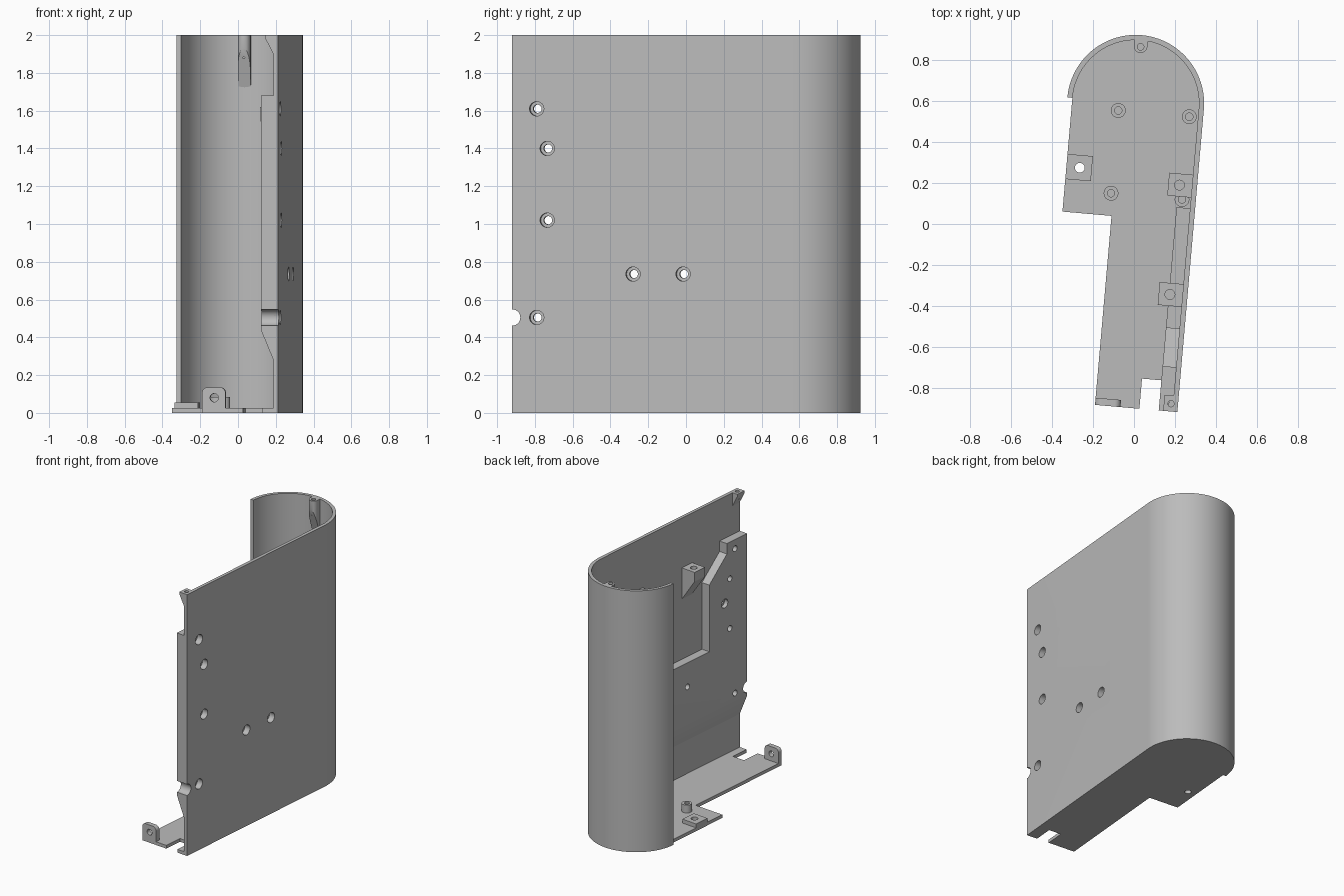
import bpy, bmesh
from math import sin, cos, pi, radians
from mathutils import Matrix, Vector

cube = bpy.data.objects.get("Cube")
if cube:
    bpy.data.objects.remove(cube, do_unlink=True)

TILT = radians(-5)            # the whole part is turned slightly about z
FRONT, BEND = -0.898, 0.5885  # front end and start of the rounded back
CX, R, T = -0.0435, 0.335, 0.025
OUT, INN, PAD = CX + R, CX + R - T, 0.20   # wall outside, wall inside, thick panel face

grey = bpy.data.materials.new("plain_grey")
grey.use_nodes = True
grey.diffuse_color = (0.5, 0.5, 0.5, 1)
grey.node_tree.nodes["Principled BSDF"].inputs["Base Color"].default_value = (0.5, 0.5, 0.5, 1)
parts = []


def finish(name, bm, keep=True):
    bmesh.ops.recalc_face_normals(bm, faces=bm.faces)
    me = bpy.data.meshes.new(name)
    bm.to_mesh(me)
    bm.free()
    ob = bpy.data.objects.new(name, me)
    bpy.context.collection.objects.link(ob)
    if keep:
        me.materials.append(grey)
        parts.append(ob)
    return ob


def prism(name, outline, axis, lo, hi, tweak=None):
    """Extrude a 2D outline along an axis; tweak may move single corners."""
    place = {"x": lambda a, b, d: (d, a, b), "y": lambda a, b, d: (a, d, b),
             "z": lambda a, b, d: (a, b, d)}[axis]
    bm = bmesh.new()
    ends = [[bm.verts.new(place(a, b, d)) for a, b in outline] for d in (lo, hi)]
    for ring in ends:
        bm.faces.new(ring)
    n = len(outline)
    for i in range(n):
        j = (i + 1) % n
        bm.faces.new((ends[0][i], ends[0][j], ends[1][j], ends[1][i]))
    if tweak:
        for v in bm.verts:
            tweak(v.co)
    return finish(name, bm)


def cylinder(name, start, axis, radius, length, keep=True):
    bm = bmesh.new()
    way = {"x": Vector((1, 0, 0)), "y": Vector((0, 1, 0)), "z": Vector((0, 0, 1))}[axis]
    turn = way.to_track_quat("Z", "Y").to_matrix().to_4x4()
    mat = Matrix.Translation(Vector(start) + way * length / 2) @ turn
    bmesh.ops.create_cone(bm, cap_ends=True, segments=32, radius1=radius,
                          radius2=radius, depth=length, matrix=mat)
    return finish(name, bm, keep)


def drill(obs, start, axis, radius, length):
    cutter = cylinder("cutter", start, axis, radius, length, False)
    cutter.hide_render = True
    for ob in obs:
        mod = ob.modifiers.new("hole", "BOOLEAN")
        mod.operation, mod.solver, mod.object = "DIFFERENCE", "EXACT", cutter
        bpy.context.view_layer.objects.active = ob
        bpy.ops.object.modifier_apply(modifier=mod.name)
    bpy.data.objects.remove(cutter, do_unlink=True)


def arc(cx, cy, r, a0, a1, n):
    return [(cx + r * cos(a0 + (a1 - a0) * i / n), cy + r * sin(a0 + (a1 - a0) * i / n))
            for i in range(n + 1)]


# Side wall wrapping round the back
wall = prism("curved_wall",
             [(OUT, FRONT)] + arc(CX, BEND, R, 0, pi, 64)
             + arc(CX, BEND, R - T, pi, 0, 64) + [(INN, FRONT)], "z", 0, 2)

# Floor with stepped side and front notch
floor = prism("floor",
              arc(CX, BEND, R - T, 0, pi, 64)
              + [(-0.354, BEND), (-0.354, 0.03), (-0.113, 0.03), (-0.113, FRONT),
                 (0.105, FRONT), (0.105, -0.75), (0.205, -0.75), (0.205, FRONT),
                 (INN, FRONT)], "z", 0, T)


# Thick panel on the inside of the wall, sloped along its lower edge
def slope_bottom(co):
    if co.z < 0.3 and co.x < 0.25:
        co.z = 0.44


panel = prism("thick_panel",
              [(FRONT, 0.28), (0.10, 0.28), (0.10, 0.92), (-0.49, 0.92), (-0.49, 1.43),
               (-0.68, 1.60), (-0.68, 1.68), (FRONT, 1.68)], "x", PAD, INN, slope_bottom)

# Countersunk screw holes through wall and panel
for y, z in [(-0.768, 1.61), (-0.712, 1.40), (-0.712, 1.02),
             (-0.256, 0.735), (0.01, 0.735), (-0.768, 0.505)]:
    drill([wall, panel], (0.1, y, z), "x", 0.022, 0.3)
    drill([wall, panel], (0.245, y, z), "x", 0.038, 0.1)
drill([wall, panel], (0.1, FRONT, 0.505), "x", 0.043, 0.3)
drill([panel], (0.1, -0.656, 1.23), "x", 0.034, 0.13)
drill([panel], (0.1, -0.656, 1.23), "x", 0.018, 0.15)

# Wall brackets with sloped undersides
for name, y in (("front_bracket", -0.328), ("rear_bracket", 0.209)):
    b = prism(name, [(INN, 1.62), (0.15, 1.62), (0.15, 1.55), (INN, 1.38)],
              "y", y - 0.056, y + 0.056)
    drill([b], (0.205, y, 1.54), "z", 0.024, 0.2)

# Small wedge at the top front corner
wedge = prism("corner_wedge", [(INN, 2), (0.222, 2), (0.222, 1.985), (INN, 1.9)],
              "y", FRONT, -0.82)
drill([wedge, wall], (0.257, -0.86, 1.94), "z", 0.015, 0.2)


# Rounded screw boss at the top of the curved back
def slope_boss(co):
    if co.z < 1.9:
        co.z = 1.93 - 3.3 * (co.y - 0.836)


boss = prism("back_boss", [(CX - 0.033, 0.903)] + arc(CX, 0.869, 0.033, pi, 2 * pi, 24)
             + [(CX + 0.033, 0.903)], "z", 1.7, 2, slope_boss)
drill([boss], (CX, 0.866, 1.88), "z", 0.016, 0.2)

# Four standoffs on the floor
for x in (-0.125, 0.2235):
    for y in (0.14, 0.5465):
        post = cylinder("standoff", (x, y, T), "z", 0.036, 0.06)
        drill([post], (x, y, 0.04), "z", 0.018, 0.1)

# Square pad with through hole at the floor's side
pad = prism("side_pad", [(-0.354, 0.19), (-0.229, 0.19), (-0.229, 0.313), (-0.354, 0.313)],
            "z", T, 0.055)
drill([pad, floor], (-0.288, 0.251, -0.1), "z", 0.024, 0.3)

# Upright front tab with rounded corners and hole
tab = prism("front_tab", [(-0.113, T), (0.012, T)] + arc(-0.018, 0.105, 0.03, 0, pi / 2, 8)
            + arc(-0.083, 0.105, 0.03, pi / 2, pi, 8), "y", FRONT, -0.863)
drill([tab], (-0.048, -1, 0.08), "y", 0.022, 0.3)

# Smooth the curves and turn every part together
bpy.ops.object.select_all(action="DESELECT")
for ob in parts:
    ob.rotation_euler.z = TILT
    ob.select_set(True)
bpy.context.view_layer.objects.active = wall
bpy.ops.object.shade_smooth_by_angle(angle=radians(30))
